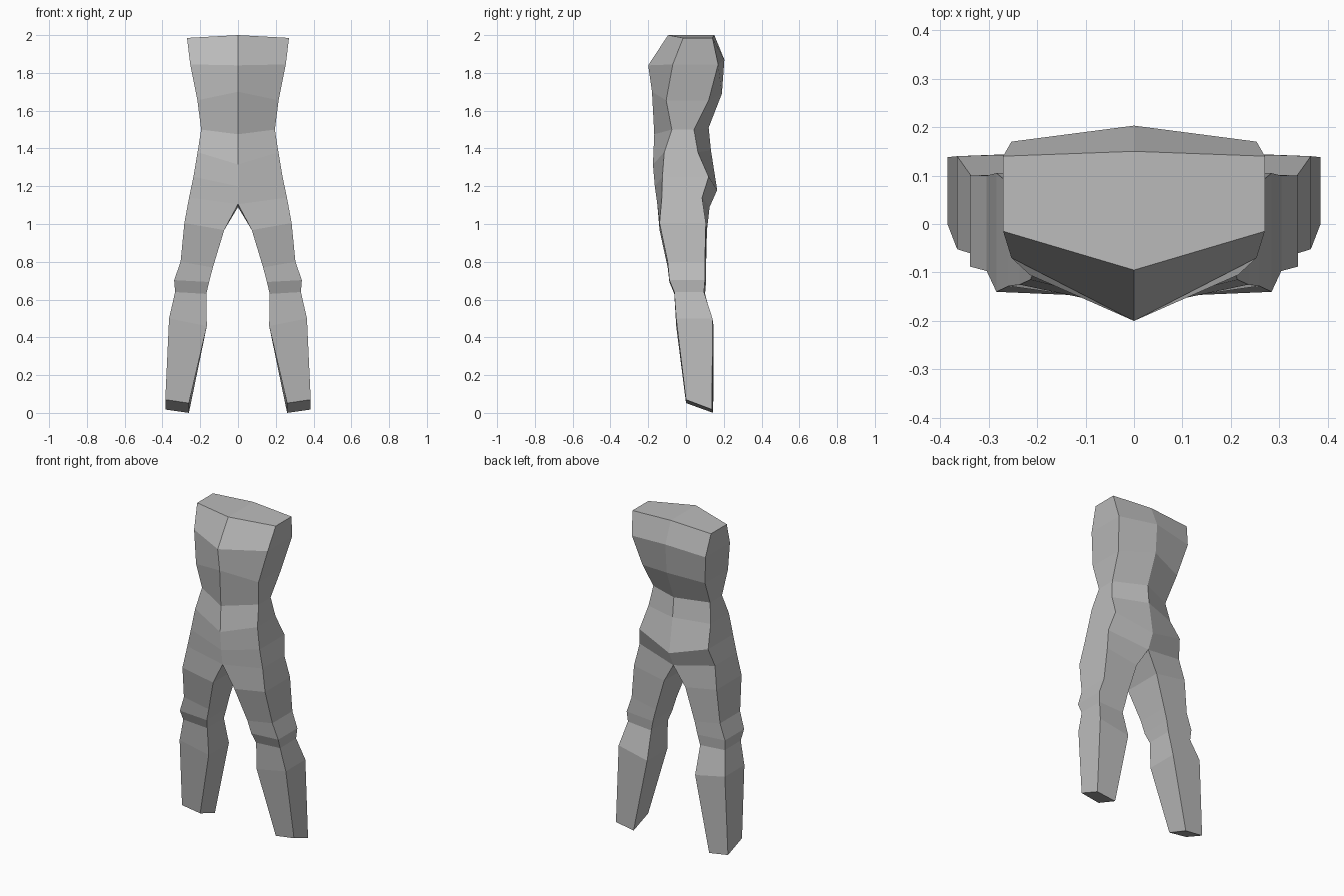
import bpy
import bmesh

if "Cube" in bpy.data.objects:
    bpy.data.objects.remove(bpy.data.objects["Cube"])

# Torso rings: front centre (y, z), back centre (y, z),
# then the flank: half width, front y, back y, z
TORSO = [
    (-.095, 2.0, .15, 2.0, .27, -.015, .14, 1.985),
    (-.20, 1.84, .203, 1.87, .253, -.07, .17, 1.845),
    (-.18, 1.70, .19, 1.69, .215, -.105, .12, 1.655),
    (-.168, 1.475, .12, 1.51, .195, -.075, .042, 1.50),
    (-.175, 1.315, .132, 1.39, .214, -.115, .063, 1.38),
    (-.165, 1.20, .165, 1.18, .236, -.125, .12, 1.25),
    (-.152, 1.105, .125, 1.09, .259, -.128, .085, 1.14),
]
# Leg rings: inner x, outer x, front y, back y, outer z, drop of the inner edge
LEG = [
    (.073, .284, -.14, .105, 1.005, .037),
    (.133, .304, -.097, .10, .80, .03),
    (.153, .338, -.088, .10, .703, .01),
    (.168, .333, -.062, .095, .64, .01),
    (.165, .365, -.052, .14, .50, .04),
    (.26, .385, 0, .138, .07, .018),
]


def torso_ring(fy, fz, by, bz, x, side_fy, side_by, z):
    return [(0, fy, fz), (x, side_fy, z), (x, side_by, z), (0, by, bz)]


def leg_ring(xi, xo, fy, by, z, drop):
    slope = .052 if fy == 0 else 0     # the sole tilts down to the back
    return [(xi, fy, z - drop), (xo, fy, z),
            (xo, by, z - slope), (xi, by + .006, z - slope - drop)]


sections = [torso_ring(*t) for t in TORSO] + [leg_ring(*r) for r in LEG]

grey = bpy.data.materials.new("plain grey")
grey.diffuse_color = (.5, .5, .5, 1)
grey.use_nodes = True
grey.node_tree.nodes["Principled BSDF"].inputs["Base Color"].default_value = grey.diffuse_color

# Loft both sides, leaving the torso open along the centre line
bm = bmesh.new()
for side in (1, -1):
    rings = [[bm.verts.new((side * x, y, z)) for x, y, z in s] for s in sections]
    for a, b in zip(rings, rings[1:]):
        for i in range(4):
            j = (i + 1) % 4
            quad = (a[i], a[j], b[j], b[i])
            if any(abs(v.co.x) > .001 for v in quad):
                bm.faces.new(quad)
    bm.faces.new(rings[0])     # shoulder cap
    bm.faces.new(rings[-1])    # sole
bmesh.ops.remove_doubles(bm, verts=bm.verts, dist=.0005)
bmesh.ops.recalc_face_normals(bm, faces=bm.faces)

mesh = bpy.data.meshes.new("torso_and_legs")
bm.to_mesh(mesh)
bm.free()
mesh.materials.append(grey)
body = bpy.data.objects.new("torso_and_legs", mesh)
bpy.context.collection.objects.link(body)
